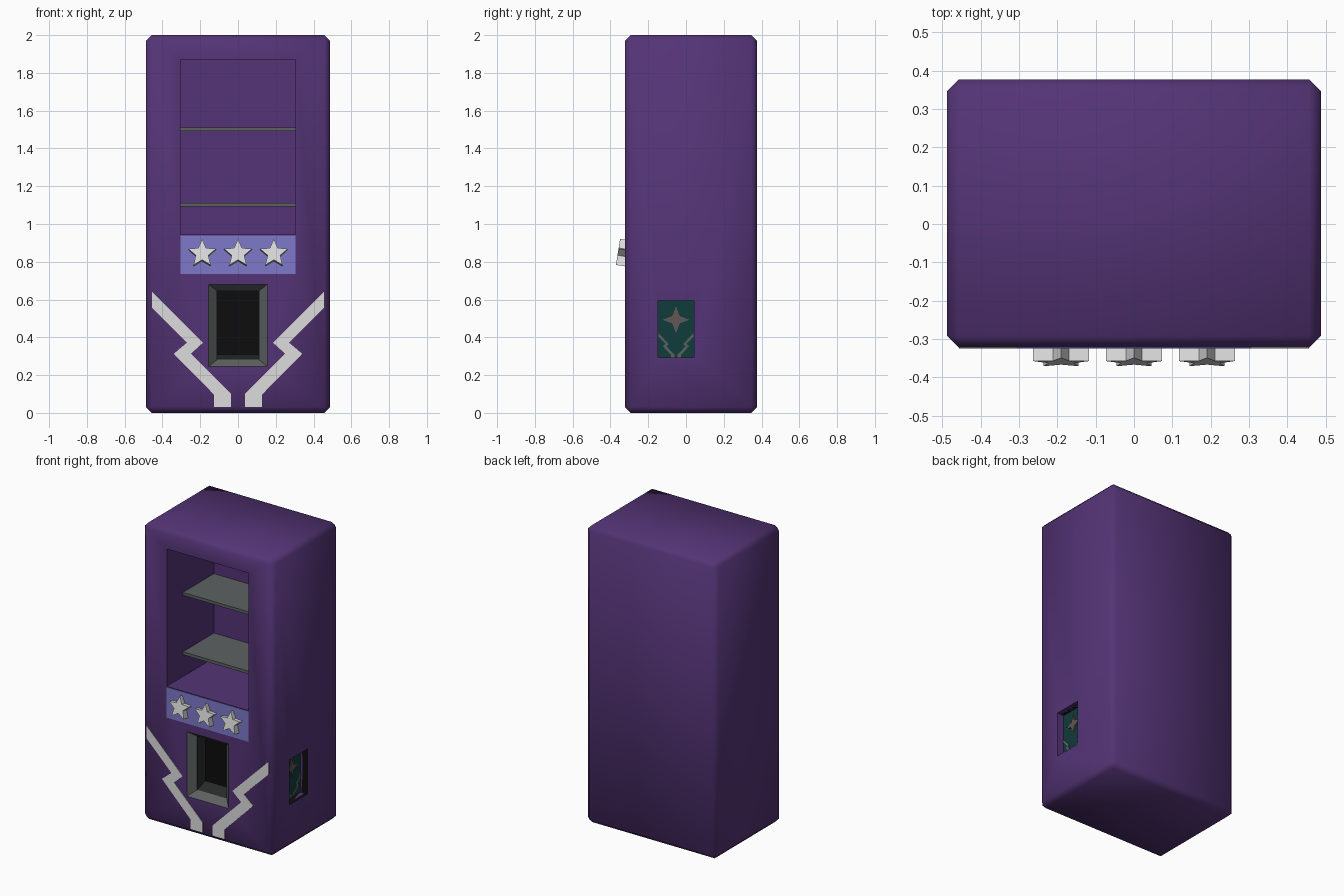
import bpy, bmesh, math
from mathutils import Matrix

if "Cube" in bpy.data.objects:
    bpy.data.objects.remove(bpy.data.objects["Cube"])


def material(name, r, g, b):
    m = bpy.data.materials.new(name)
    m.diffuse_color = (r, g, b, 1)
    m.use_nodes = True
    m.node_tree.nodes["Principled BSDF"].inputs["Base Color"].default_value = m.diffuse_color
    return m


PURPLE = material("purple", 0.088, 0.034, 0.18)
BLUE = material("periwinkle", 0.21, 0.19, 0.59)
WHITE = material("off_white", 0.72, 0.72, 0.72)
GREY = material("grey", 0.107, 0.122, 0.12)
DARK = material("dark_grey", 0.022, 0.024, 0.024)
BLACK = material("black", 0.004, 0.004, 0.004)
TEAL = material("dark_teal", 0.005, 0.045, 0.043)
BROWN = material("brown_grey", 0.13, 0.09, 0.088)

FRONT, SIDE = -0.322, 0.487
TURN = Matrix.Rotation(math.pi / 2, 4, 'Z')   # turns front-facing parts to the right side


def finish(name, bm, *mats):
    me = bpy.data.meshes.new(name)
    bm.to_mesh(me)
    bm.free()
    for m in mats:
        me.materials.append(m)
    ob = bpy.data.objects.new(name, me)
    bpy.context.collection.objects.link(ob)
    return ob


def box(name, x0, x1, y0, y1, z0, z1, mat, bevel=0):
    bm = bmesh.new()
    bmesh.ops.create_cube(bm, size=1)
    for v in bm.verts:
        v.co = (x1 if v.co.x > 0 else x0, y1 if v.co.y > 0 else y0, z1 if v.co.z > 0 else z0)
    if bevel:
        bmesh.ops.bevel(bm, geom=bm.edges[:], offset=bevel, segments=1, affect='EDGES')
    return finish(name, bm, mat)


def plate(name, pts, y0, y1, mat):
    """Extrude an x-z outline between two y depths."""
    bm = bmesh.new()
    face = bm.faces.new([bm.verts.new((x, y0, z)) for x, z in pts])
    new = bmesh.ops.extrude_face_region(bm, geom=[face])["geom"]
    for v in new:
        if isinstance(v, bmesh.types.BMVert):
            v.co.y = y1
    bmesh.ops.recalc_face_normals(bm, faces=bm.faces[:])
    return finish(name, bm, mat)


def recess(name, rings, mats):
    """Lining of a hole: rectangles (x0, x1, z0, z1, y) joined inward, last one filled."""
    bm = bmesh.new()
    loops = [[bm.verts.new((x, y, z)) for x, z in ((x0, z0), (x1, z0), (x1, z1), (x0, z1))]
             for x0, x1, z0, z1, y in rings]
    for k in range(len(loops) - 1):
        a, b = loops[k], loops[k + 1]
        for i in range(4):
            j = (i + 1) % 4
            bm.faces.new((a[i], a[j], b[j], b[i])).material_index = k
    bm.faces.new(loops[-1]).material_index = len(loops) - 1
    return finish(name, bm, *mats)


def star(n, outer, inner, cx=0, cz=0):
    return [(cx + r * math.sin(i * math.pi / n), cz + r * math.cos(i * math.pi / n))
            for i in range(2 * n) for r in [inner if i % 2 else outer]]


# cabinet with display cavity, tray slot and side pocket cut out
cabinet = box("cabinet", -SIDE, SIDE, FRONT, 0.377, 0, 2, PURPLE, 0.03)
cutters = [
    box("display_cutter", -0.305, 0.305, -0.5, 0.18, 0.945, 1.87, PURPLE),
    box("slot_cutter", -0.155, 0.155, -0.5, -0.17, 0.245, 0.68, PURPLE),
    box("pocket_cutter", 0.43, 0.6, -0.148, 0.042, 0.292, 0.595, PURPLE),
]
bpy.context.view_layer.objects.active = cabinet
for c in cutters:
    mod = cabinet.modifiers.new(c.name, 'BOOLEAN')
    mod.operation, mod.solver, mod.object = 'DIFFERENCE', 'EXACT', c
    bpy.ops.object.modifier_apply(modifier=mod.name)
    bpy.data.objects.remove(c)
bpy.ops.object.select_all(action='DESELECT')
cabinet.select_set(True)
bpy.ops.object.shade_smooth_by_angle(angle=math.radians(60))

# display shelves
for name, z in (("lower_shelf", 1.102), ("upper_shelf", 1.502)):
    box(name, -0.305, 0.305, -0.15, 0.18, z - 0.01, z + 0.01, GREY)

# button panel and tilted star buttons
box("button_panel", -0.305, 0.305, FRONT - 0.002, FRONT + 0.002, 0.735, 0.94, BLUE)
for i, x in enumerate((-0.19, 0, 0.19)):
    b = plate(f"star_button_{i + 1}", star(5, 0.077, 0.035), 0, 0.065, WHITE)
    b.location = (x, -0.361, 0.845)
    b.rotation_euler.x = math.radians(-9)
    # lean the top back so the lower points stick out furthest

# tray slot lining: sloped frame, dark walls, black back
recess("tray_slot",
       [(-0.155, 0.155, 0.245, 0.68, FRONT), (-0.11, 0.11, 0.283, 0.645, FRONT + 0.045),
        (-0.11, 0.11, 0.31, 0.645, -0.19)], (GREY, DARK, BLACK))

# zigzag stripes on the front
ZIG = [(0.456, 0.642), (0.185, 0.372), (0.25, 0.313), (0.037, 0.10), (0.037, 0.032),
       (0.127, 0.032), (0.127, 0.097), (0.34, 0.313), (0.27, 0.372), (0.456, 0.557)]
for name, s in (("left", -1), ("right", 1)):
    plate(f"{name}_stripe", [(s * x, z) for x, z in ZIG], FRONT - 0.002, FRONT + 0.002, WHITE)

# recessed side pocket with emblem plates, built facing front then turned to the right
floor, cy = -0.437, -0.053
side_parts = [
    recess("side_pocket", [(-0.148, 0.042, 0.292, 0.595, -SIDE),
                           (-0.148, 0.042, 0.292, 0.595, floor)], (BLACK, TEAL)),
    plate("pocket_star_rim", star(4, 0.07, 0.027, cy, 0.493), floor - 0.003, floor, GREY),
    plate("pocket_star", star(4, 0.06, 0.022, cy, 0.493), floor - 0.006, floor, BROWN),
]
for name, s in (("left", -1), ("right", 1)):
    pts = [(cy + s * x * 0.205, 0.287 + z * 0.21) for x, z in ZIG]
    side_parts.append(plate(f"pocket_{name}_stripe", pts, floor - 0.004, floor, GREY))
for ob in side_parts:
    ob.data.transform(TURN)
